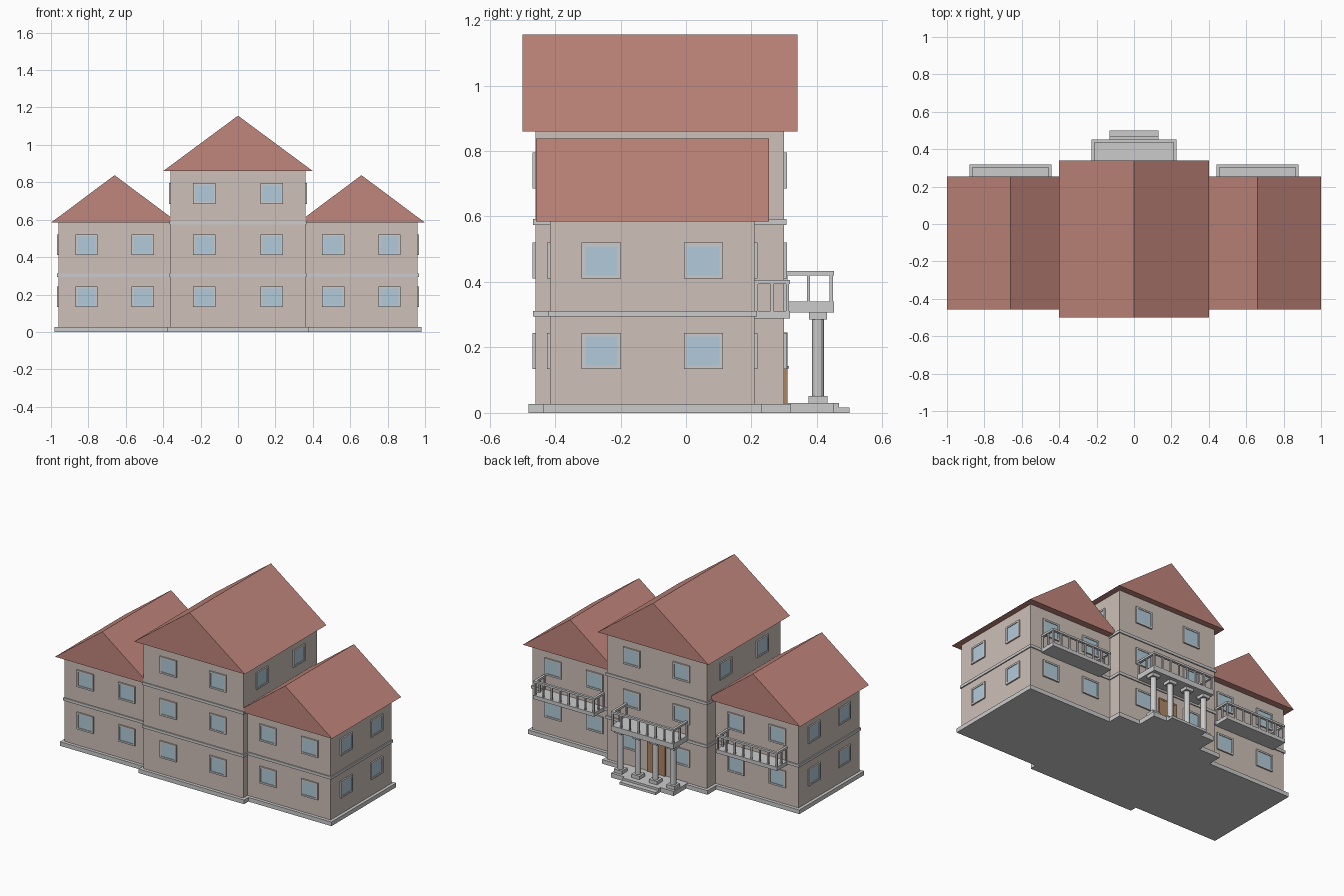
import bpy, bmesh
from mathutils import Matrix, Vector

if "Cube" in bpy.data.objects:
    bpy.data.objects.remove(bpy.data.objects["Cube"])


def material(name, rgb):
    m = bpy.data.materials.new(name)
    m.diffuse_color = (*rgb, 1)
    m.use_nodes = True
    m.node_tree.nodes["Principled BSDF"].inputs["Base Color"].default_value = m.diffuse_color
    return m


WALL = material("plaster", (0.62, 0.53, 0.48))
ROOF = material("roof_tile", (0.53, 0.24, 0.20))
GLASS = material("glass", (0.44, 0.60, 0.70))
WOOD = material("wood", (0.42, 0.24, 0.13))


def finish(name, bm, mat=None):
    bmesh.ops.recalc_face_normals(bm, faces=bm.faces)
    me = bpy.data.meshes.new(name)
    bm.to_mesh(me)
    bm.free()
    ob = bpy.data.objects.new(name, me)
    bpy.context.collection.objects.link(ob)
    if mat:
        me.materials.append(mat)
    return ob


def boxes(name, items, mat=None):
    """One object from boxes given as (x0, x1, y0, y1, z0, z1)."""
    bm = bmesh.new()
    for x0, x1, y0, y1, z0, z1 in items:
        c = Vector(((x0 + x1) / 2, (y0 + y1) / 2, (z0 + z1) / 2))
        s = (abs(x1 - x0), abs(y1 - y0), abs(z1 - z0))
        bmesh.ops.create_cube(bm, size=1, matrix=Matrix.Translation(c) @ Matrix.Diagonal((*s, 1)))
    return finish(name, bm, mat)


def gable(name, cx, half, y0, y1, z0, z1):
    bm = bmesh.new()
    f = bm.faces.new([bm.verts.new(p) for p in
                      ((cx - half, y0, z0), (cx + half, y0, z0), (cx, y0, z1))])
    r = bmesh.ops.extrude_face_region(bm, geom=[f])
    bmesh.ops.translate(bm, vec=(0, y1 - y0, 0),
                        verts=[v for v in r["geom"] if isinstance(v, bmesh.types.BMVert)])
    return finish(name, bm, ROOF)


frames, panes = [], []


def window(axis, side, plane, u, z):
    """Frame and pane on a wall; axis is the wall normal, side its sign."""
    def put(dest, u0, u1, z0, z1, depth):
        a, b = sorted((plane - side * 0.004, plane + side * depth))
        dest.append((a, b, u0, u1, z0, z1) if axis == "x" else (u0, u1, a, b, z0, z1))
    w, h, t = 0.06, 0.055, 0.011
    for s in (-1, 1):
        put(frames, *sorted((u + s * w, u + s * (w - t))), z - h, z + h, 0.009)
        put(frames, u - w + t, u + w - t, *sorted((z + s * h, z + s * (h - t))), 0.009)
    put(panes, u - w + t, u + w - t, z - h + t, z + h - t, 0.005)


def balcony(name, x0, x1, y0, y1, z0, floor, top, nx, ny):
    """Slab with posts and a top rail on three sides."""
    e, p = 0.008, 0.005
    a, b, c = x0 + e, x1 - e, y1 - e
    items = [(x0, x1, y0, y1, z0, floor)]
    spots = [(a + (b - a) * i / nx, c) for i in range(nx + 1)]
    spots += [(x, y0 + p + (c - y0 - p) * i / ny) for x in (a, b) for i in range(ny)]
    items += [(x - p, x + p, y - p, y + p, floor, top - 0.012) for x, y in spots]
    items.append((x0, x1, y1 - 2 * e, y1, top - 0.013, top))
    items += [(x - e, x + e, y0, y1 - 2 * e, top - 0.013, top) for x in (a, b)]
    return boxes(name, items)


LEVELS = (0.189, 0.465, 0.74)

# name, centre x, half width, y range, wall top, roof half width, roof overhang, ridge
blocks = [("centre", 0, 0.36, -0.46, 0.30, 0.86, 0.40, 0.04, 1.156)]
for s, n in ((-1, "left"), (1, "right")):
    blocks.append((n + "_wing", s * 0.66, 0.30, -0.415, 0.21, 0.584, 0.34, 0.043, 0.838))

for name, cx, hw, y0, y1, top, rh, over, ridge in blocks:
    x0, x1 = cx - hw, cx + hw
    boxes(name + "_walls", [(x0, x1, y0, y1, 0.01, top)], WALL)
    boxes(name + "_plinth", [(x0 - 0.02, x1 + 0.02, y0 - 0.021, y1 + 0.021, 0, 0.027)])
    gable(name + "_roof", cx, rh, y0 - over, y1 + over, top, ridge)
    # Floor bands
    g = 0.007
    bands = [0.303] + ([0.583] if name == "centre" else [])
    boxes(name + "_bands", [(x0 - g, x1 + g, y0 - g, y1 + g, z - 0.009, z + 0.009) for z in bands])
    # Windows on the front, back and outer sides
    cy, q = (y0 + y1) / 2, (y1 - y0) / 4
    for z in LEVELS if name == "centre" else LEVELS[:2]:
        for d in (-1, 1):
            window("y", -1, y0, cx + d * hw / 2, z)
            window("y", 1, y1, cx + d * hw / 2, z)
            for side in (-1, 1):
                if (name == "centre" and z > 0.6) or side * cx > 0:
                    window("x", side, cx + side * hw, cy + d * q, z)
    # Wing balconies
    if name != "centre":
        balcony(name + "_balcony", cx - 0.22, cx + 0.22, y1, 0.318, 0.288, 0.312, 0.406, 7, 2)

boxes("window_frames", frames)
boxes("window_panes", panes, GLASS)

# Entrance porch
balcony("porch_balcony", -0.226, 0.226, 0.30, 0.452, 0.306, 0.34, 0.433, 7, 2)
boxes("porch_steps", [(-0.226, 0.226, 0.30, 0.45, 0, 0.03),
                      (-0.13, 0.13, 0.45, 0.467, 0, 0.03),
                      (-0.13, 0.13, 0.46, 0.50, 0, 0.016)])
col_x, col_y = (-0.19, -0.063, 0.063, 0.19), 0.403
boxes("column_blocks", [(x - r, x + r, col_y - r, col_y + r, z0, z1) for x in col_x
                        for r, z0, z1 in ((0.029, 0.03, 0.052), (0.027, 0.286, 0.307))])
bm = bmesh.new()
for x in col_x:
    bmesh.ops.create_cone(bm, cap_ends=True, segments=12, radius1=0.018, radius2=0.018,
                          depth=0.24, matrix=Matrix.Translation((x, col_y, 0.17)))
finish("column_shafts", bm)

# Front door with frame and knob
boxes("door", [(-0.055, -0.001, 0.296, 0.308, 0.03, 0.235),
               (0.001, 0.055, 0.296, 0.308, 0.03, 0.235)], WOOD)
boxes("door_frame", [(-0.065, -0.055, 0.296, 0.31, 0.03, 0.245),
                     (0.055, 0.065, 0.296, 0.31, 0.03, 0.245),
                     (-0.055, 0.055, 0.296, 0.31, 0.235, 0.245)], WOOD)
boxes("door_knobs", [(x - 0.004, x + 0.004, 0.306, 0.314, 0.135, 0.143) for x in (-0.01, 0.01)])
